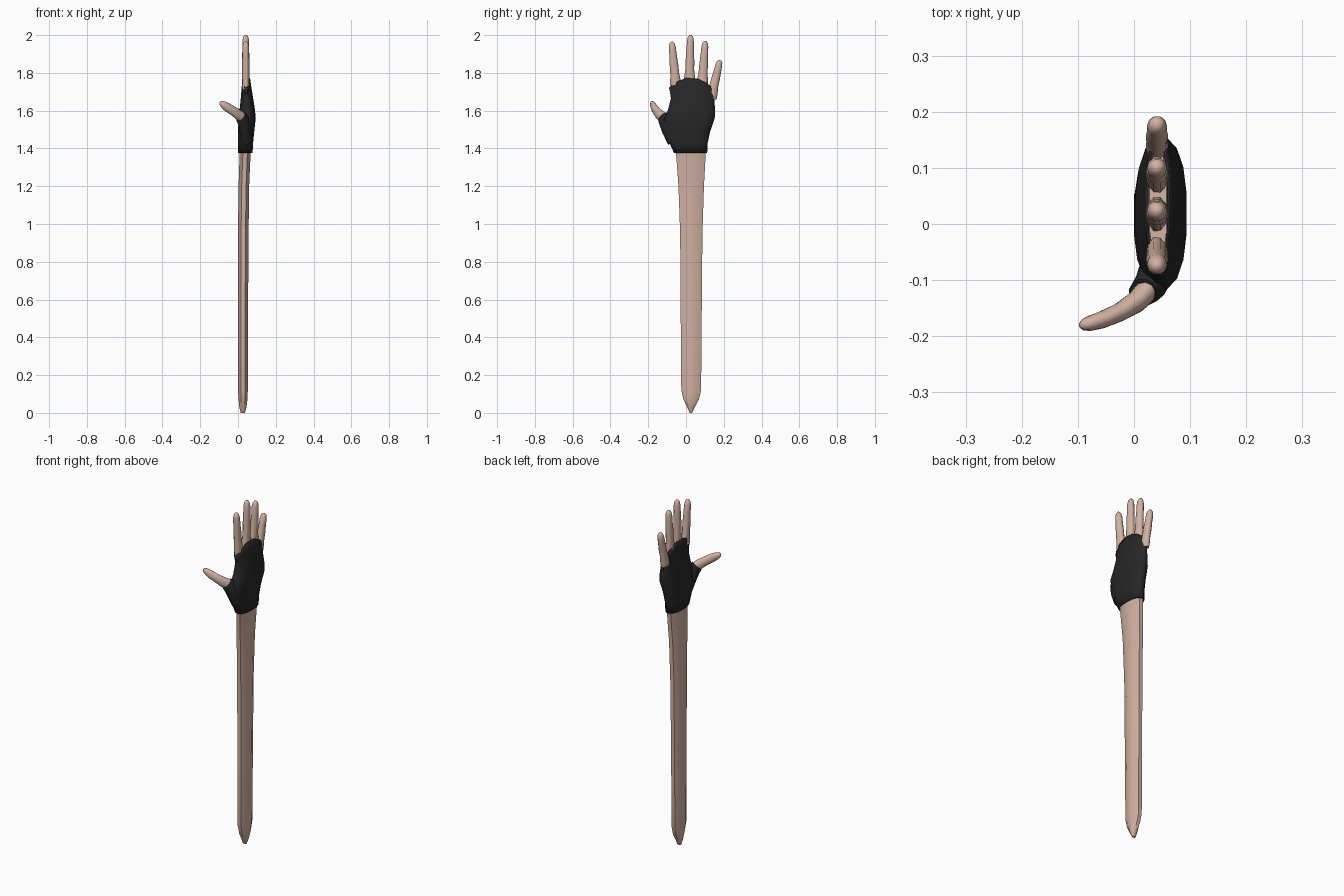
import bpy, bmesh, math
from mathutils import Vector

if "Cube" in bpy.data.objects:
    bpy.data.objects.remove(bpy.data.objects["Cube"])


def material(name, rgb):
    m = bpy.data.materials.new(name)
    m.diffuse_color = (*rgb, 1)
    m.use_nodes = True
    m.node_tree.nodes["Principled BSDF"].inputs["Base Color"].default_value = m.diffuse_color
    return m


SKIN = material("skin", (0.64, 0.44, 0.36))
BLACK = material("black_fabric", (0.02, 0.02, 0.02))


def loft(name, rings, mat, caps=True, angle=50):
    """Skin a list of equal-length point rings into one object."""
    bm = bmesh.new()
    rows = [[bm.verts.new(p) for p in r] for r in rings]
    n = len(rows[0])
    for a, b in zip(rows, rows[1:]):
        for i in range(n):
            j = (i + 1) % n
            bm.faces.new((a[i], a[j], b[j], b[i]))
    if caps:
        bm.faces.new(rows[0][::-1])
        bm.faces.new(rows[-1])
    bmesh.ops.recalc_face_normals(bm, faces=bm.faces)
    me = bpy.data.meshes.new(name)
    bm.to_mesh(me)
    bm.free()
    me.materials.append(mat)
    ob = bpy.data.objects.new(name, me)
    bpy.context.collection.objects.link(ob)
    bpy.ops.object.select_all(action='DESELECT')
    ob.select_set(True)
    bpy.context.view_layer.objects.active = ob
    bpy.ops.object.shade_smooth_by_angle(angle=math.radians(angle))
    return ob


def section(z, y0, y1, x0, x1, arch, n, power):
    """Horizontal ring filling a box; arch lowers the ring at its y ends."""
    pts = []
    for i in range(n):
        t = 2 * math.pi * (i + 0.5) / n
        k = math.cos(math.pi / n)
        c, s = math.cos(t) / k, math.sin(t) / k
        c = math.copysign(min(1, abs(c)) ** power, c)
        s = math.copysign(min(1, abs(s)) ** power, s)
        y = (y0 + y1) / 2 + s * (y1 - y0) / 2
        x = (x0 + x1) / 2 + c * (x1 - x0) / 2
        pts.append((x, y, z - arch * (y - 0.025) ** 2))
    return pts


def tube(name, stations, ref, mat, n=10, caps=True):
    """Tube through (position, radius along ref, radius across) stations."""
    ps = [Vector(s[0]) for s in stations]
    rings = []
    for i, (_, ra, rb) in enumerate(stations):
        d = (ps[min(i + 1, len(ps) - 1)] - ps[max(i - 1, 0)]).normalized()
        r = Vector(ref)
        a = (r - d * r.dot(d)).normalized()
        b = d.cross(a)
        rings.append([ps[i] + a * ra * math.cos(2 * math.pi * k / n)
                      + b * rb * math.sin(2 * math.pi * k / n) for k in range(n)])
    return loft(name, rings, mat, caps, 60)


# Forearm, running on as the palm under the glove
arm = [(0.0, 0.020, 0.032, 0.014, 0.036, 0), (0.03, 0.006, 0.046, 0.007, 0.045, 0),
       (0.07, -0.013, 0.068, 0.003, 0.050, 0), (0.12, -0.025, 0.080, 0.0, 0.052, 0),
       (0.5, -0.028, 0.083, 0.0, 0.053, 0), (0.95, -0.031, 0.087, 0.0, 0.056, 0),
       (1.2, -0.040, 0.095, 0.003, 0.059, 0), (1.38, -0.053, 0.105, 0.009, 0.067, 0),
       (1.5, -0.085, 0.118, 0.014, 0.072, 0), (1.6, -0.080, 0.138, 0.018, 0.074, 1),
       (1.69, -0.070, 0.138, 0.025, 0.064, 2), (1.762, -0.078, 0.143, 0.028, 0.058, 4)]
loft("forearm_and_palm", [section(*r, 8, 1.0) for r in arm], SKIN)

# Fingerless glove
glove = [(1.375, -0.063, 0.112, 0.0, 0.077, 0), (1.43, -0.088, 0.115, 0.0, 0.080, 0),
         (1.49, -0.108, 0.128, 0.0, 0.086, 0), (1.56, -0.115, 0.152, 0.003, 0.094, 0),
         (1.62, -0.095, 0.154, 0.010, 0.088, 1), (1.68, -0.080, 0.150, 0.016, 0.078, 1.5),
         (1.735, -0.085, 0.155, 0.020, 0.069, 3), (1.775, -0.090, 0.155, 0.021, 0.064, 4)]
ob = loft("glove", [section(*r, 16, 0.85) for r in glove], BLACK, caps=False)
mod = ob.modifiers.new("fabric", 'SOLIDIFY')
mod.thickness = 0.005
mod.offset = -1

# Glove cuff round the thumb
tube("glove_thumb_cuff", [((0.045, -0.055, 1.44), 0.045, 0.030),
                          ((0.040, -0.085, 1.50), 0.045, 0.032),
                          ((0.030, -0.108, 1.545), 0.040, 0.030),
                          ((0.015, -0.123, 1.568), 0.034, 0.025)], (0, 0, 1), BLACK, 12)

# Thumb
tube("thumb", [((0.035, -0.105, 1.55), 0.030, 0.022), ((0.005, -0.138, 1.577), 0.029, 0.020),
               ((-0.025, -0.157, 1.598), 0.025, 0.017), ((-0.055, -0.170, 1.617), 0.024, 0.016),
               ((-0.078, -0.177, 1.632), 0.019, 0.014), ((-0.090, -0.180, 1.640), 0.013, 0.010),
               ((-0.096, -0.181, 1.643), 0.005, 0.004)], (0, 0, 1), SKIN)

# Fingers: base y, base z, tip y, tip z
fingers = {"index_finger": (-0.052, 1.715, -0.075, 1.965),
           "middle_finger": (0.018, 1.735, 0.024, 2.0),
           "ring_finger": (0.085, 1.725, 0.102, 1.968),
           "little_finger": (0.132, 1.665, 0.180, 1.867)}
# Position along the finger, radius in x, radius in y
shape = [(0, 0.019, 0.032), (0.16, 0.020, 0.030), (0.3, 0.019, 0.025), (0.5, 0.020, 0.024),
         (0.7, 0.018, 0.021), (0.88, 0.018, 0.019), (0.96, 0.014, 0.015), (1, 0.007, 0.007)]
for name, (y0, z0, y1, z1) in fingers.items():
    tube(name, [((0.041, y0 + (y1 - y0) * t, z0 + (z1 - z0) * t), rx, ry)
                for t, rx, ry in shape], (1, 0, 0), SKIN)
